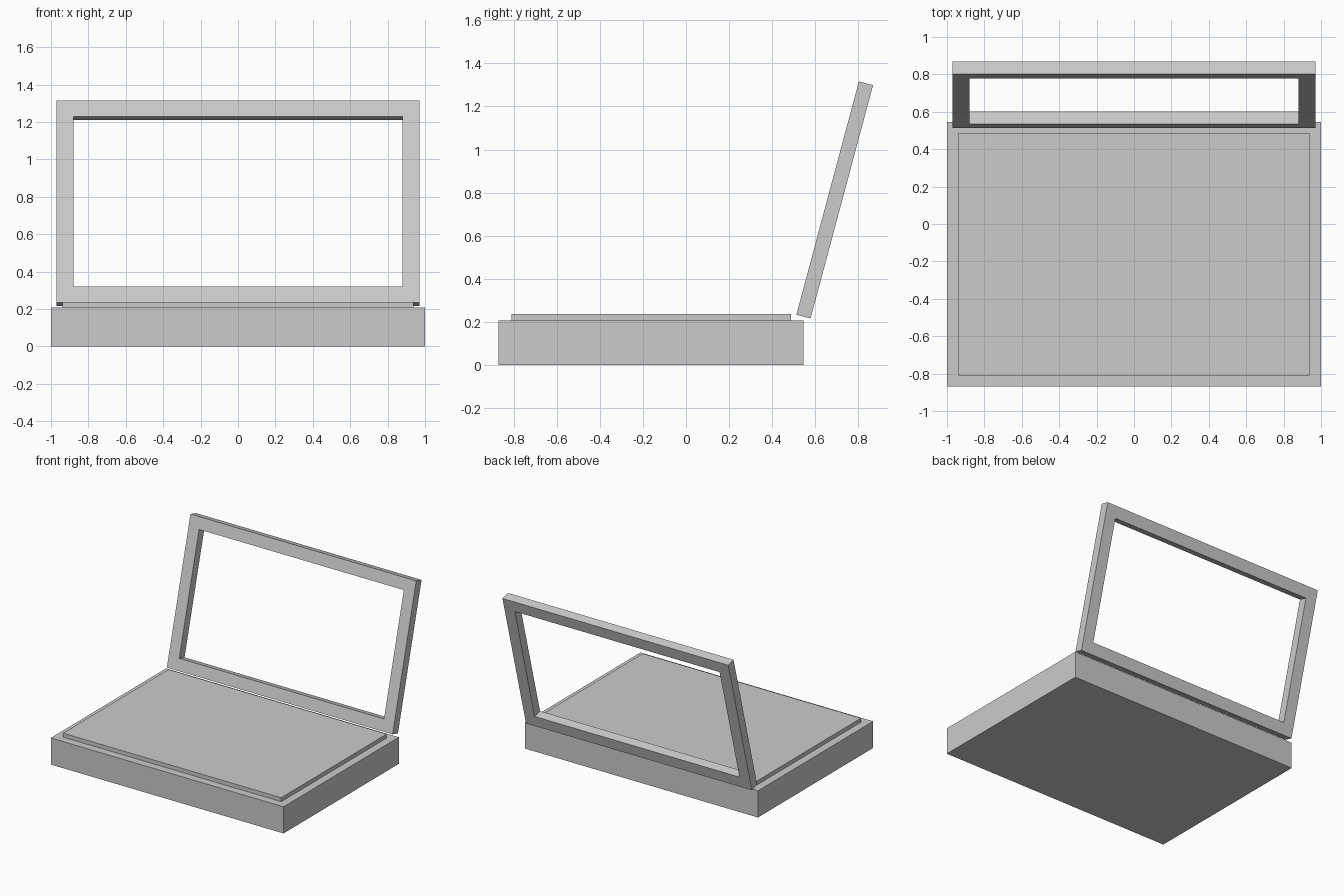
import bpy, bmesh
from math import radians
from mathutils import Matrix

if "Cube" in bpy.data.objects:
    bpy.data.objects.remove(bpy.data.objects["Cube"])


def box(name, x, y, z):
    bm = bmesh.new()
    bmesh.ops.create_cube(bm, size=1)
    size = [b - a for a, b in (x, y, z)]
    mid = [(a + b) / 2 for a, b in (x, y, z)]
    bm.transform(Matrix.Translation(mid) @ Matrix.Diagonal((*size, 1)))
    me = bpy.data.meshes.new(name)
    bm.to_mesh(me)
    bm.free()
    ob = bpy.data.objects.new(name, me)
    bpy.context.collection.objects.link(ob)
    return ob


# Base slab and raised deck
box("base", (-1, 1), (-0.869, 0.545), (0, 0.207))
box("raised_deck", (-0.938, 0.938), (-0.809, 0.486), (0.202, 0.238))

# Open lid frame: nested rectangles with a ring of faces, made solid backwards
W, H, B, T = 0.97, 1.12, 0.09, 0.068
bm = bmesh.new()


def rect(w, z0, z1):
    return [bm.verts.new((x, 0, z)) for x, z in ((-w, z0), (w, z0), (w, z1), (-w, z1))]


outer, inner = rect(W, 0, H), rect(W - B, B, H - B)
ring = []
for i in range(4):
    j = (i + 1) % 4
    ring.append(bm.faces.new((outer[i], outer[j], inner[j], inner[i])))
ext = bmesh.ops.extrude_face_region(bm, geom=ring, use_keep_orig=True)
moved = [g for g in ext["geom"] if isinstance(g, bmesh.types.BMVert)]
bmesh.ops.translate(bm, verts=moved, vec=(0, T, 0))
bmesh.ops.recalc_face_normals(bm, faces=bm.faces)
me = bpy.data.meshes.new("lid_frame")
bm.to_mesh(me)
bm.free()
lid = bpy.data.objects.new("lid_frame", me)
bpy.context.collection.objects.link(lid)
lid.location = (0, 0.512, 0.234)
lid.rotation_euler.x = radians(-15)
